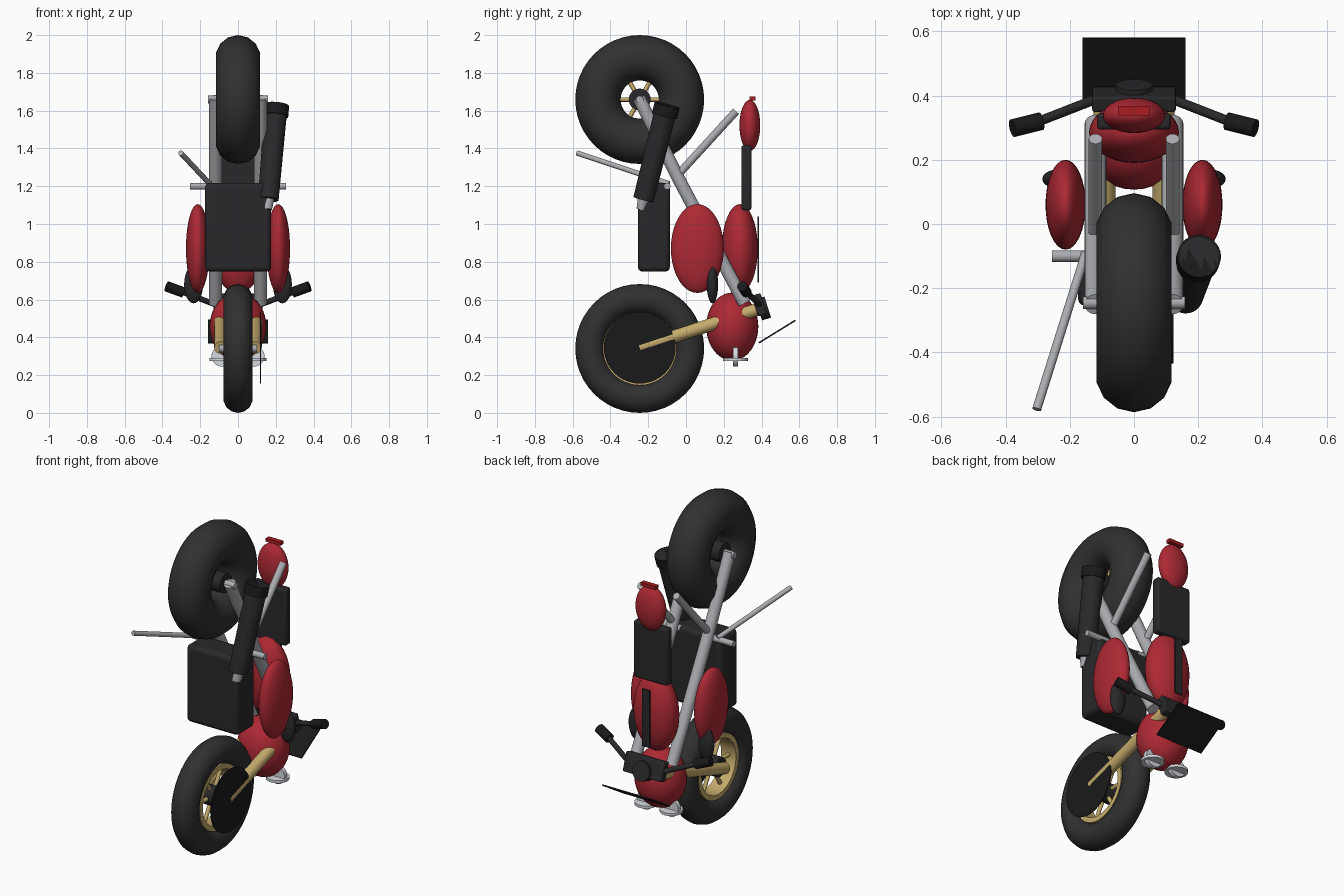
import bpy, math
from mathutils import Vector

if "Cube" in bpy.data.objects:
    bpy.data.objects.remove(bpy.data.objects["Cube"])

def mat(name, rgb):
    m = bpy.data.materials.new(name)
    m.diffuse_color = (*rgb, 1)
    m.use_nodes = True
    m.node_tree.nodes["Principled BSDF"].inputs["Base Color"].default_value = m.diffuse_color
    return m

RED = mat("paint_red", (0.42, 0.022, 0.034))
LAMP = mat("lamp_red", (0.40, 0.012, 0.016))
TYRE = mat("rubber", (0.030, 0.030, 0.030))
DARK = mat("dark_metal", (0.022, 0.022, 0.024))
BLACK = mat("black", (0.010, 0.010, 0.011))
GOLD = mat("gold", (0.56, 0.41, 0.15))
SILVER = mat("silver", (0.41, 0.42, 0.44))
PALE = mat("lamp_glass", (0.66, 0.69, 0.73))

def finish(name, m):
    o = bpy.context.object
    o.name = name
    o.data.materials.append(m)
    bpy.ops.object.shade_smooth_by_angle(angle=math.radians(40))
    return o

def ball(name, m, c, r):
    bpy.ops.mesh.primitive_uv_sphere_add(segments=32, ring_count=20, radius=1, location=c)
    bpy.context.object.scale = r
    bpy.ops.object.transform_apply(location=False, rotation=False)
    return finish(name, m)

def box(name, m, c, size, tilt=0, bevel=0.0):
    bpy.ops.mesh.primitive_cube_add(size=1, location=c)
    o = bpy.context.object
    o.scale = size
    bpy.ops.object.transform_apply(location=False, rotation=False)
    o.rotation_euler.x = tilt
    if bevel:
        b = o.modifiers.new("bevel", 'BEVEL')
        b.width, b.segments = bevel, 3
    return finish(name, m)

def tube(name, m, a, b, r, r2=None, n=24):
    a, b = Vector(a), Vector(b)
    bpy.ops.mesh.primitive_cone_add(vertices=n, radius1=r, radius2=r if r2 is None else r2,
                                    depth=(b - a).length, location=(a + b) / 2)
    bpy.context.object.rotation_euler = (b - a).to_track_quat('Z', 'Y').to_euler()
    return finish(name, m)

def torus(name, m, c, major, minor, n):
    bpy.ops.mesh.primitive_torus_add(major_segments=48, minor_segments=n, major_radius=major,
                                     minor_radius=minor, location=c, rotation=(0, math.pi / 2, 0))
    return finish(name, m)

def wheel(name, z, half_width, hub_half, axle_half, rim_r):
    c = Vector((0, -0.245, z))
    torus(name + "_tyre", TYRE, c, 0.341 - half_width, half_width, 14)
    # rim band: a lathe-like ring, closed loop profile
    prof = [(-0.05, rim_r), (0.05, rim_r), (0.05, rim_r + 0.03), (-0.05, rim_r + 0.03)]
    n = 48
    vs, fs = [], []
    for i in range(n):
        t = 2 * math.pi * i / n
        vs += [(x, r * math.cos(t), r * math.sin(t)) for x, r in prof]
        for k in range(4):
            k2, j = (k + 1) % 4, (i + 1) % n
            fs.append((4 * i + k, 4 * i + k2, 4 * j + k2, 4 * j + k))
    me = bpy.data.meshes.new(name + "_rim")
    me.from_pydata(vs, [], fs)
    o = bpy.data.objects.new(name + "_rim", me)
    bpy.context.collection.objects.link(o)
    o.location = c
    bpy.ops.object.select_all(action='DESELECT')
    o.select_set(True)
    bpy.context.view_layer.objects.active = o
    finish(name + "_rim", GOLD)
    for i in range(6):
        t = math.pi / 3 * i
        tube(f"{name}_spoke_{i}", GOLD, c, c + Vector((0, math.cos(t), math.sin(t))) * (rim_r + 0.01), 0.012, n=10)
    X = Vector((1, 0, 0))
    tube(name + "_hub", DARK, c - X * hub_half, c + X * hub_half, 0.058)
    tube(name + "_axle", SILVER, c - X * axle_half, c + X * axle_half, 0.02)

wheel("front_wheel", 0.341, 0.078, 0.06, 0.10, 0.165)
wheel("rear_wheel", 1.659, 0.12, 0.09, 0.158, 0.165)
tube("brake_disc", BLACK, (0.117, -0.245, 0.345), (0.123, -0.245, 0.345), 0.19, n=40)

# bodywork
ball("tank", RED, (0, 0.285, 0.87), (0.14, 0.095, 0.235))
ball("nose_fairing", RED, (0, 0.245, 0.457), (0.15, 0.138, 0.18))
ball("tail", RED, (0, 0.338, 1.522), (0.097, 0.055, 0.135))
box("tail_light", LAMP, (0, 0.352, 1.664), (0.10, 0.03, 0.02))
box("seat", DARK, (0, 0.32, 1.245), (0.23, 0.052, 0.345), bevel=0.012)
box("tank_strip", DARK, (0, 0.383, 0.865), (0.05, 0.008, 0.35))
box("engine", DARK, (0, -0.17, 0.983), (0.35, 0.17, 0.47), bevel=0.025)
box("windscreen", BLACK, (0, 0.482, 0.43), (0.32, 0.228, 0.008), tilt=math.atan2(0.12, 0.195))

# fork clamp and gauge, square to the fork
fork_tilt = math.atan2(0.21, 0.645)
box("fork_clamp", DARK, (0, 0.388, 0.572), (0.26, 0.05, 0.115), tilt=fork_tilt, bevel=0.008)
tube("gauge", DARK, (0, 0.385, 0.545), (0, 0.433, 0.56), 0.058)

# mirrored parts
for s, side in ((-1, "left"), (1, "right")):
    def P(x, y, z):
        return (s * x, y, z)
    ball(f"{side}_side_fairing", RED, P(0.213, 0.06, 0.87), (0.0625, 0.14, 0.235))
    ball(f"{side}_mirror", DARK, P(0.235, 0.14, 0.68), (0.05, 0.03, 0.1))
    tube(f"{side}_fork", GOLD, P(0.092, -0.245, 0.345), P(0.092, 0.415, 0.56), 0.034)
    tube(f"{side}_swing_arm", SILVER, P(0.12, -0.25, 1.668), P(0.12, -0.04, 1.24), 0.034)
    tube(f"{side}_frame", SILVER, P(0.12, -0.045, 1.25), P(0.12, 0.31, 0.58), 0.034)
    ball(f"{side}_frame_joint", SILVER, P(0.12, -0.043, 1.246), (0.034,) * 3)
    tube(f"{side}_subframe", SILVER, P(0.12, -0.043, 1.26), P(0.12, 0.265, 1.597), 0.021)
    tube(f"{side}_foot_peg", SILVER, P(0.10, -0.1, 1.2), P(0.255, -0.1, 1.2), 0.018)
    tube(f"{side}_handlebar", DARK, P(0.11, 0.392, 0.57), P(0.30, 0.318, 0.642), 0.015)
    tube(f"{side}_grip", BLACK, P(0.29, 0.32, 0.638), P(0.378, 0.298, 0.67), 0.028)
    tube(f"{side}_headlight_rim", PALE, P(0.085, 0.262, 0.274), P(0.085, 0.262, 0.29), 0.065, n=32)
    tube(f"{side}_headlight", PALE, P(0.085, 0.249, 0.30), P(0.085, 0.275, 0.30), 0.055, n=32)

# exhaust on the right
lo, hi = Vector((0.16, -0.225, 1.13)), Vector((0.203, -0.1, 1.63))
d = (hi - lo).normalized()
tube("muffler", DARK, lo, hi, 0.055, 0.06, n=32)
tube("muffler_cap", BLACK, hi - d * 0.06, hi, 0.068, n=32)
tube("exhaust_pipe", SILVER, lo - d * 0.055, lo + d * 0.03, 0.024, 0.035)

# side stand on the left
tube("side_stand", SILVER, (-0.15, -0.09, 1.213), (-0.303, -0.577, 1.376), 0.014)
